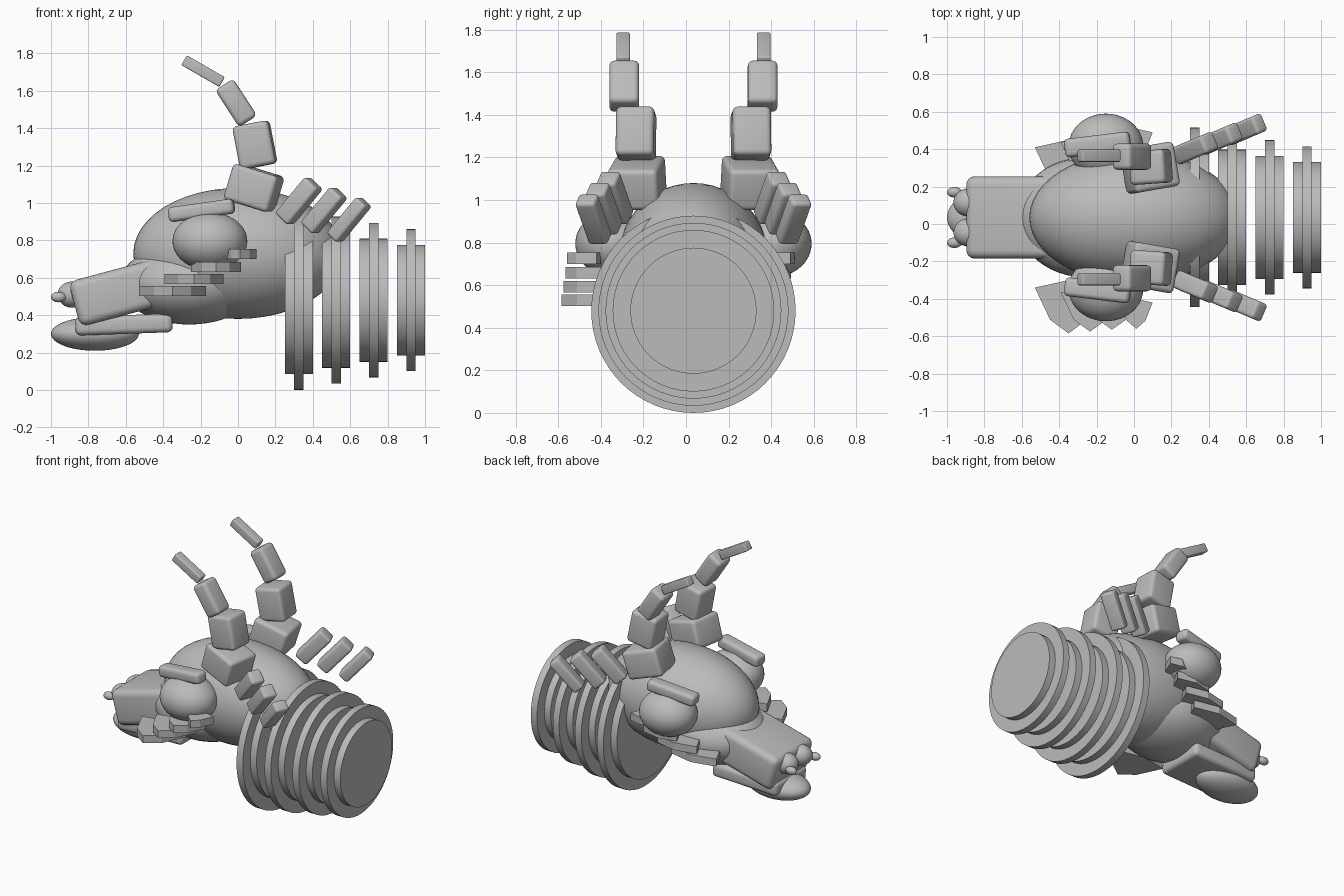
import bpy, bmesh, math
from mathutils import Matrix, Vector

cube = bpy.data.objects.get("Cube")
if cube:
    bpy.data.objects.remove(cube, do_unlink=True)

MID = 0.035  # y of the symmetry plane

grey = bpy.data.materials.new("plain_grey")
grey.use_nodes = True
COLOUR = (0.5, 0.5, 0.5, 1)
grey.diffuse_color = COLOUR
grey.node_tree.nodes["Principled BSDF"].inputs["Base Color"].default_value = COLOUR


def finish(name, bm, smooth=True):
    mesh = bpy.data.meshes.new(name)
    bmesh.ops.recalc_face_normals(bm, faces=bm.faces)
    bm.to_mesh(mesh)
    bm.free()
    mesh.materials.append(grey)
    ob = bpy.data.objects.new(name, mesh)
    bpy.context.collection.objects.link(ob)
    if smooth:
        bpy.ops.object.select_all(action="DESELECT")
        ob.select_set(True)
        bpy.context.view_layer.objects.active = ob
        bpy.ops.object.shade_smooth_by_angle(angle=math.radians(35))
    return ob


def ellipsoid(name, x, off, z, radii):
    bm = bmesh.new()
    place = Matrix.Translation((x, MID + off, z)) @ Matrix.Diagonal((*radii, 1))
    bmesh.ops.create_uvsphere(bm, u_segments=48, v_segments=24, radius=1, matrix=place)
    finish(name, bm)


def block(name, x, off, z, size, pitch=0, yaw=0, bevel=0.025):
    """Rounded box, pitched in the side plane and then turned about z."""
    bm = bmesh.new()
    bmesh.ops.create_cube(bm, size=1, matrix=Matrix.Diagonal((*size, 1)))
    bmesh.ops.bevel(bm, geom=bm.edges[:], offset=bevel, segments=4,
                    profile=0.5, affect="EDGES", clamp_overlap=True)
    turn = Matrix.Rotation(math.radians(yaw), 4, "Z") @ Matrix.Rotation(-math.radians(pitch), 4, "Y")
    bm.transform(Matrix.Translation((x, MID + off, z)) @ turn)
    finish(name, bm)


def disc(name, x, radius, depth):
    bm = bmesh.new()
    place = Matrix.Translation((x, MID, 0.48)) @ Matrix.Rotation(math.pi / 2, 4, "Y")
    bmesh.ops.create_cone(bm, cap_ends=True, segments=64, radius1=radius,
                          radius2=radius, depth=depth, matrix=place)
    finish(name, bm)


def cheek_plate(name, x, y, z, w, reach):
    """Flat pointed plate; the point is towards -y on both sides."""
    bm = bmesh.new()
    outline = [(-w, 0), (-w * 0.55, -reach * 0.7), (0, -reach),
               (w * 0.55, -reach * 0.7), (w, 0), (0, w * 0.22)]
    face = bm.faces.new([bm.verts.new((x + px, y + py, z - 0.027)) for px, py in outline])
    ext = bmesh.ops.extrude_face_region(bm, geom=[face])
    top = [v for v in ext["geom"] if isinstance(v, bmesh.types.BMVert)]
    bmesh.ops.translate(bm, verts=top, vec=Vector((0, 0, 0.054)))
    finish(name, bm, smooth=False)


# Head and muzzle
ellipsoid("cranium", 0, 0, 0.73, (0.56, 0.35, 0.35))
ellipsoid("muzzle_base", -0.26, 0, 0.57, (0.37, 0.32, 0.22))
block("snout", -0.585, 0, 0.535, (0.6, 0.44, 0.25), pitch=15, bevel=0.045)
block("lower_jaw", -0.61, 0, 0.35, (0.52, 0.36, 0.1), pitch=2, bevel=0.03)
ellipsoid("chin", -0.765, 0, 0.3, (0.235, 0.15, 0.09))

# Neck: four segments, each a wide disc with a thin raised ring
for i in range(4):
    x = 0.325 + 0.2 * i
    disc(f"neck_disc_{i + 1}", x, 0.395 - 0.033 * i, 0.15)
    disc(f"neck_ring_{i + 1}", x, 0.48 - 0.0335 * i, 0.05)

# Paired parts
horn = [  # x, side offset, z, size, pitch, yaw
    (0.085, 0.265, 1.08, (0.255, 0.24, 0.2), -17, 10),
    (0.09, 0.27, 1.31, (0.195, 0.18, 0.235), 11, 4),
    (-0.01, 0.325, 1.535, (0.115, 0.14, 0.235), 33, 0),
    (-0.187, 0.33, 1.705, (0.06, 0.065, 0.235), 60, 0),
]
mane = [(0.326, 0.37, 1.01, 0.1), (0.46, 0.42, 0.96, 0.095), (0.594, 0.47, 0.91, 0.08)]
plates = [  # x, corner y, z, half width, reach
    (-0.35, -0.34, 0.53, 0.18, 0.245),
    (-0.235, -0.367, 0.593, 0.157, 0.208),
    (-0.118, -0.393, 0.658, 0.133, 0.172),
    (0.012, -0.42, 0.727, 0.088, 0.14),
]
for side, s in (("left", 1), ("right", -1)):
    ellipsoid(f"eye_{side}", -0.15, s * 0.38, 0.795, (0.2, 0.175, 0.155))
    block(f"brow_{side}", -0.195, s * 0.39, 0.96, (0.355, 0.1, 0.08), 8, s * 7)
    ellipsoid(f"nose_pad_{side}", -0.885, s * 0.08, 0.51, (0.08, 0.075, 0.07))
    ellipsoid(f"nostril_{side}", -0.96, s * 0.135, 0.497, (0.04, 0.028, 0.028))
    for i, (x, off, z, size, pitch, yaw) in enumerate(horn):
        block(f"horn_{side}_{i + 1}", x, s * off, z, size, pitch, s * yaw,
              bevel=0.008 if i == 3 else 0.025)
    for i, (x, off, z, w) in enumerate(mane):
        block(f"mane_spike_{side}_{i + 1}", x, s * off, z, (0.26, 0.1, w), 48, s * 23, 0.018)
    for i, (x, y, z, w, reach) in enumerate(plates):
        cheek_plate(f"cheek_plate_{side}_{i + 1}", x, y if s < 0 else 2 * MID - y, z, w, reach)
